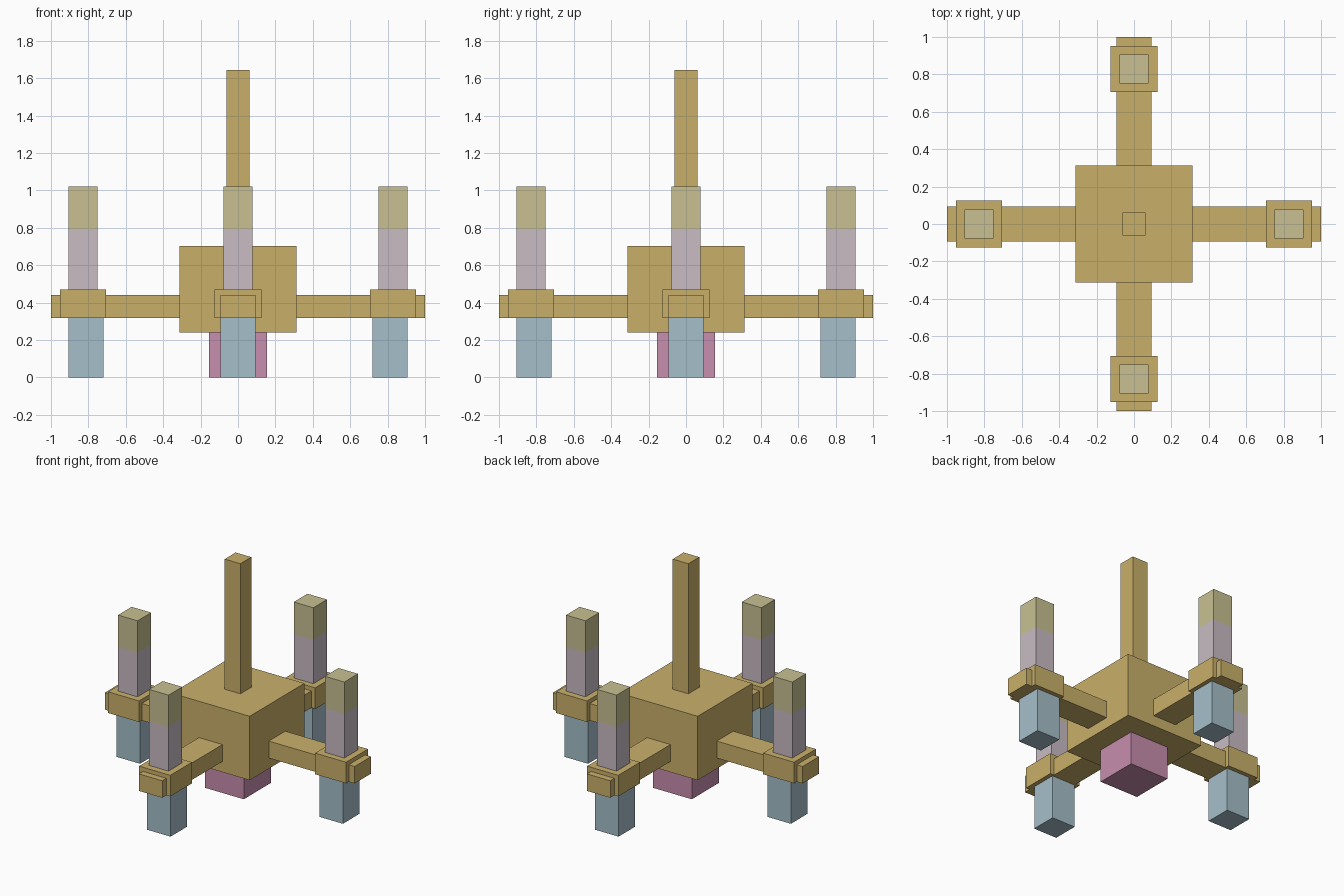
import bpy
import bmesh
from math import pi
from mathutils import Matrix, Vector

cube = bpy.data.objects.get("Cube")
if cube:
    bpy.data.objects.remove(cube, do_unlink=True)


def material(name, rgb):
    """Flat material from display values, converted to linear."""
    color = [((c / 255 + 0.055) / 1.055) ** 2.4 for c in rgb] + [1.0]
    mat = bpy.data.materials.new(name)
    mat.diffuse_color = color
    mat.use_nodes = True
    shader = mat.node_tree.nodes["Principled BSDF"]
    shader.inputs["Base Color"].default_value = color
    shader.inputs["Roughness"].default_value = 0.9
    return mat


gold = material("gold", (201, 176, 106))
blue = material("pale blue", (166, 191, 202))
pink = material("pink", (200, 142, 174))
lilac = material("pale lilac", (200, 188, 195))
olive = material("pale olive", (200, 192, 146))


def box(name, x, y, z, mats, turn=0.0, split=None):
    """Box between (min, max) ranges, turned about z; above split uses the second material."""
    bm = bmesh.new()
    bmesh.ops.create_cube(bm, size=1)
    ranges = (x, y, z)
    bmesh.ops.scale(bm, verts=bm.verts, vec=[b - a for a, b in ranges])
    bmesh.ops.translate(bm, verts=bm.verts, vec=[(a + b) / 2 for a, b in ranges])
    if split is not None:
        bmesh.ops.bisect_plane(bm, geom=bm.verts[:] + bm.edges[:] + bm.faces[:],
                               plane_co=Vector((0, 0, split)), plane_no=Vector((0, 0, 1)))
        for face in bm.faces:
            face.material_index = int(face.calc_center_median().z > split)
    bm.transform(Matrix.Rotation(turn, 4, "Z"))
    mesh = bpy.data.meshes.new(name)
    bm.to_mesh(mesh)
    bm.free()
    for mat in mats:
        mesh.materials.append(mat)
    obj = bpy.data.objects.new(name, mesh)
    bpy.context.collection.objects.link(obj)
    return obj


def span(half):
    return (-half, half)


# Central body, base block and mast
box("body", span(0.3125), span(0.3125), (0.24, 0.703), [gold])
box("base_block", span(0.155), span(0.155), (0, 0.24), [pink])
box("mast", span(0.0625), span(0.0625), (0.703, 1.645), [gold])

# Four arms, each with a collar, a hanging leg and a two-tone post
for i, side in enumerate(("left", "back", "right", "front")):
    turn = i * pi / 2
    box(side + "_arm", (0.3125, 1), span(0.094), (0.317, 0.44), [gold], turn)
    box(side + "_collar", (0.705, 0.953), span(0.125), (0.317, 0.47), [gold], turn)
    box(side + "_leg", (0.719, 0.906), span(0.094), (0, 0.317), [blue], turn)
    box(side + "_post", (0.75, 0.906), span(0.078), (0.47, 1.02), [lilac, olive], turn, split=0.79)
